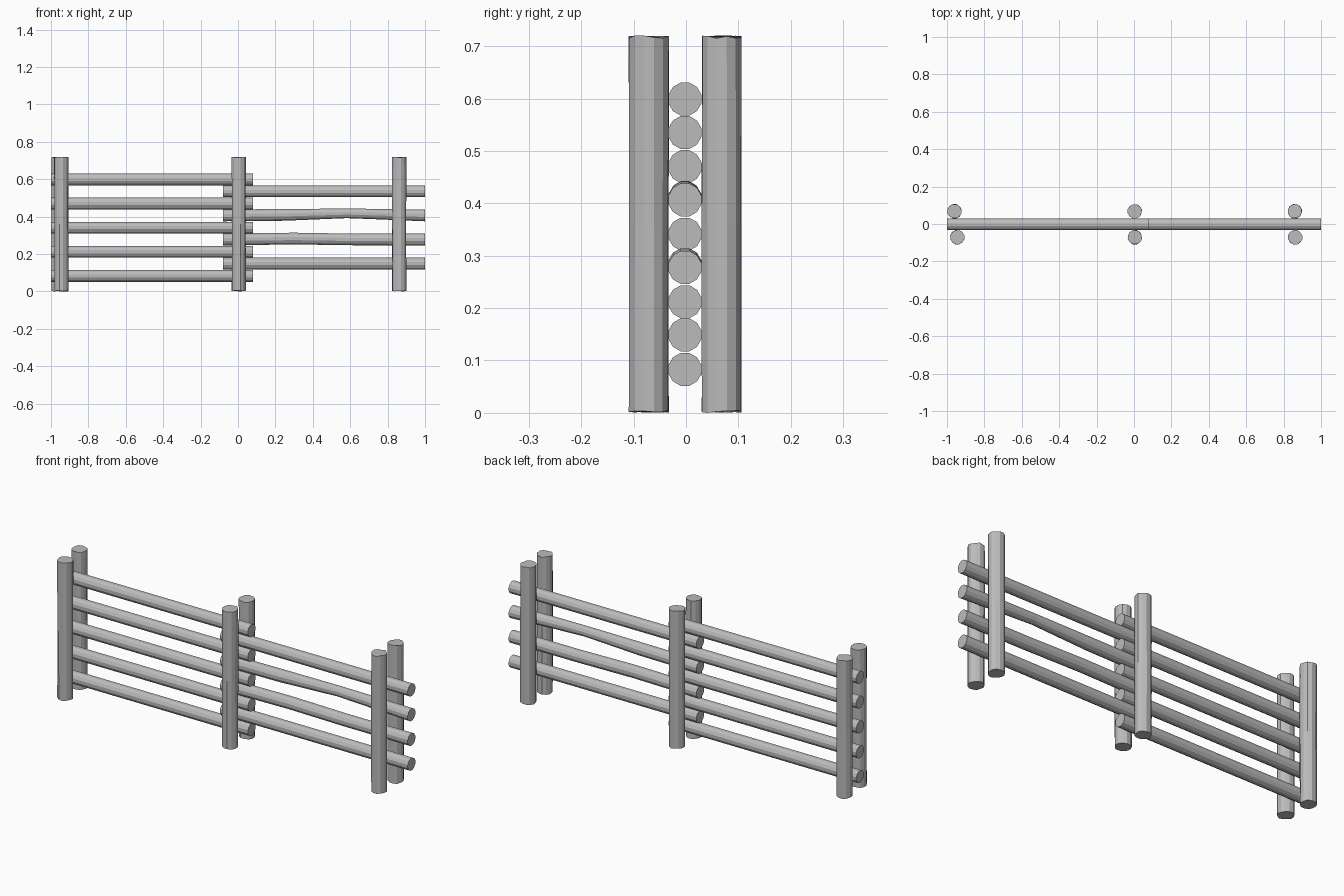
import bpy, bmesh, math, random
from mathutils import Vector

random.seed(4)
SIDES = 12

cube = bpy.data.objects.get("Cube")
if cube:
    bpy.data.objects.remove(cube, do_unlink=True)

grey = bpy.data.materials.new("weathered_grey")
grey.use_nodes = True
colour = (0.5, 0.5, 0.5, 1)
grey.diffuse_color = colour
grey.node_tree.nodes["Principled BSDF"].inputs["Base Color"].default_value = colour


def log(name, centres, radii, u, v, wobble=0.0):
    """Loft a flat-sided log through ring centres; u and v span each ring."""
    bm = bmesh.new()
    axis = u.cross(v)
    rings = []
    for i, (c, r) in enumerate(zip(centres, radii)):
        ring = []
        for k in range(SIDES):
            a = 2 * math.pi * (k + 0.5) / SIDES
            rr = r * (1 + random.uniform(-wobble, wobble))
            p = c + (u * math.cos(a) + v * math.sin(a)) * rr
            # slightly uneven saw cuts at the ends
            if wobble and i in (0, len(centres) - 1):
                p += axis * random.uniform(0, 0.005) * (1 if i == 0 else -1)
            ring.append(bm.verts.new(p))
        rings.append(ring)
    for low, high in zip(rings, rings[1:]):
        for k in range(SIDES):
            n = (k + 1) % SIDES
            bm.faces.new((low[k], low[n], high[n], high[k]))
    bm.faces.new(rings[0][::-1])
    bm.faces.new(rings[-1])
    bmesh.ops.recalc_face_normals(bm, faces=bm.faces)
    mesh = bpy.data.meshes.new(name)
    bm.to_mesh(mesh)
    bm.free()
    mesh.materials.append(grey)
    obj = bpy.data.objects.new(name, mesh)
    bpy.context.collection.objects.link(obj)


X, Y, Z = Vector((1, 0, 0)), Vector((0, 1, 0)), Vector((0, 0, 1))

# Posts: three pairs that clamp the rails from front and back
for side, y, xs in (("front", -0.071, (-0.945, 0.004, 0.862)),
                    ("back", 0.068, (-0.96, 0.004, 0.86))):
    for place, x in zip(("right", "middle", "left"), xs):
        heights = (0, 0.36, 0.72)
        log(f"{side}_post_{place}", [Vector((x, y, z)) for z in heights],
            [0.0385] * 3, X, Y, 0.03)

# Straight rails of the right-hand panel
for i in range(5):
    z = 0.083 + 0.129 * i
    log(f"right_rail_{i + 1}", [Vector((x, -0.002, z)) for x in (-1, 0.08)],
        [0.0325] * 2, Y, Z)

# Rails of the left-hand panel; the middle two are a little crooked
crooked = {1: ((0.3, 0.005, 0.0325), (0.62, 0.0, 0.032)),
           2: ((0.25, 0.003, 0.0325), (0.58, 0.011, 0.0265), (0.75, 0.007, 0.029))}
for i in range(4):
    z = 0.149 + 0.1287 * i
    knots = [(-0.08, 0, 0.0325), *crooked.get(i, ()), (1, 0, 0.0325)]
    log(f"left_rail_{i + 1}", [Vector((x, -0.002, z + dz)) for x, dz, r in knots],
        [r for x, dz, r in knots], Y, Z)
